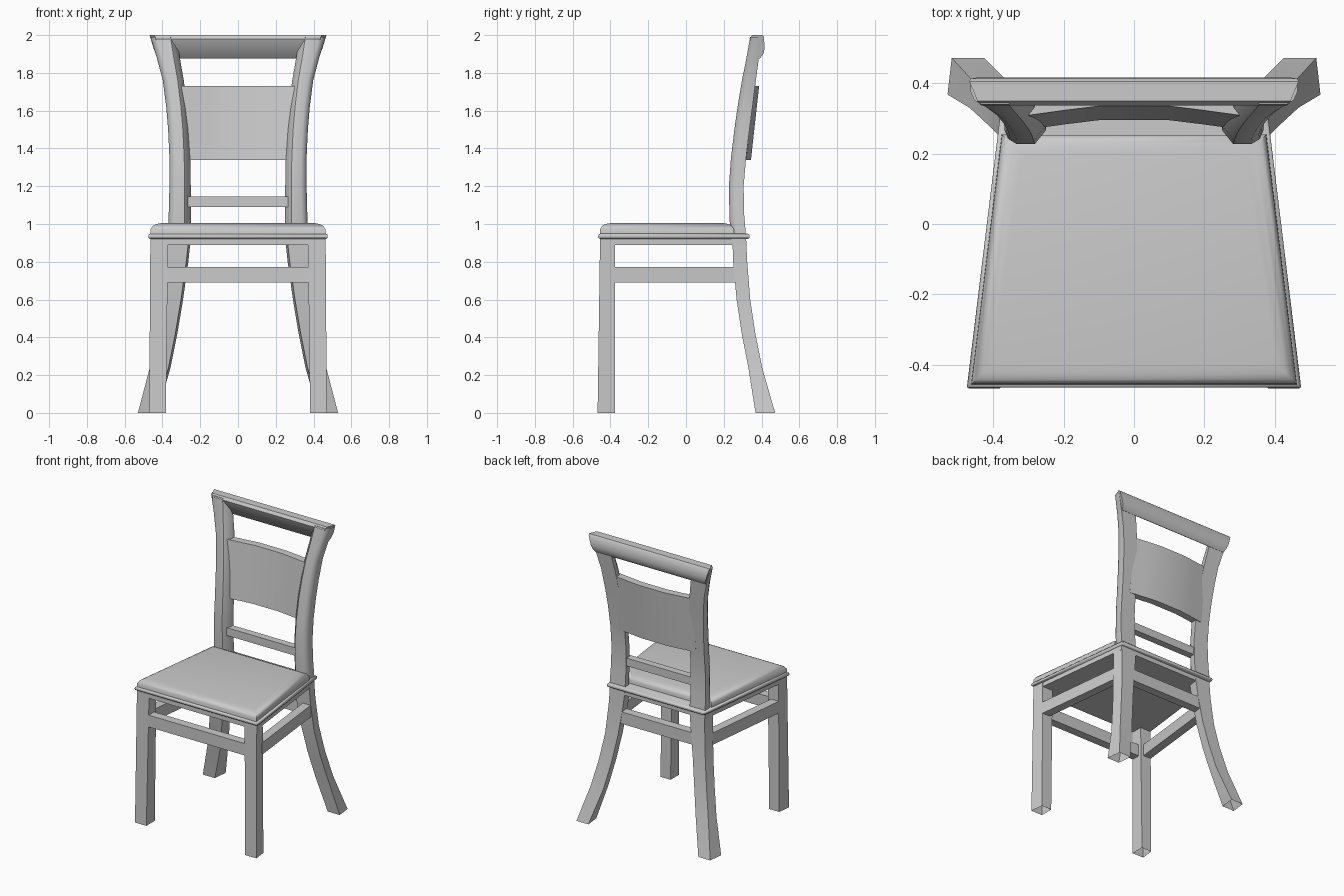
import bpy, bmesh, math
from mathutils import Vector

if "Cube" in bpy.data.objects:
    bpy.data.objects.remove(bpy.data.objects["Cube"], do_unlink=True)

mat = bpy.data.materials.new("plain_grey")
mat.use_nodes = True
grey = (0.6, 0.6, 0.6, 1)
mat.diffuse_color = grey
mat.node_tree.nodes["Principled BSDF"].inputs["Base Color"].default_value = grey


def loft(name, rings, smooth=None, cap_start=True, mirror=False):
    """Skin a list of equal-length point rings into one object."""
    bm = bmesh.new()
    loops = [[bm.verts.new(p) for p in ring] for ring in rings]
    n = len(loops[0])
    for a, b in zip(loops, loops[1:]):
        for i in range(n):
            j = (i + 1) % n
            bm.faces.new((a[i], a[j], b[j], b[i]))
    caps = [bm.faces.new(loops[0]), bm.faces.new(loops[-1])]
    bmesh.ops.recalc_face_normals(bm, faces=bm.faces)
    if not cap_start:
        bmesh.ops.delete(bm, geom=caps[:1], context='FACES_ONLY')
    mesh = bpy.data.meshes.new(name)
    bm.to_mesh(mesh)
    bm.free()
    mesh.materials.append(mat)
    obj = bpy.data.objects.new(name, mesh)
    bpy.context.collection.objects.link(obj)
    if mirror:
        obj.modifiers.new("mirror", 'MIRROR').use_mirror_merge = False
    if smooth:
        bpy.context.view_layer.objects.active = obj
        obj.select_set(True)
        bpy.ops.object.shade_smooth_by_angle(angle=math.radians(smooth))
        obj.select_set(False)
    return obj


def section(x0, x1, y0, y1, z, inner=0, outer=0):
    """Leg section whose sides are pulled towards the middle at the back."""
    return [(x0, y0, z), (x1, y0, z), (x1 - outer, y1, z), (x0 - inner, y1, z)]


def trapezoid(front, back, y0, y1, z, inset):
    """Seat outline, wider at the front."""
    f, b, y0, y1 = front - inset, back - inset, y0 + inset, y1 - inset
    return [(-f, y0, z), (f, y0, z), (b, y1, z), (-b, y1, z)]


def rail(name, a, b, z0, z1, width, mirror=False):
    """Straight bar whose outer face runs from a to b in plan."""
    a, b = Vector((*a, 0)), Vector((*b, 0))
    inward = Vector((0, 0, 1)).cross((b - a).normalized()) * width
    ring = lambda p: [(*(p + o).xy, z) for o, z in
                      ((inward * 0, z0), (inward, z0), (inward, z1), (inward * 0, z1))]
    return loft(name, [ring(a), ring(b)], mirror=mirror)


# Front legs
loft("front_leg", [section(0.382, 0.47, -0.468, -0.375, 0, 0, 0.011),
                   section(0.37, 0.464, -0.455, -0.375, 0.925, 0, 0.01)],
     cap_start=False, mirror=True)

# Splayed back legs: z, x inner, x outer, y front, y back
leg = [(0, 0.437, 0.53, 0.368, 0.472), (0.24, 0.368, 0.467, 0.33, 0.403),
       (0.42, 0.332, 0.429, 0.295, 0.367), (0.60, 0.302, 0.4, 0.268, 0.34),
       (0.80, 0.274, 0.384, 0.25, 0.324), (0.93, 0.26, 0.378, 0.245, 0.318)]
loft("back_leg", [section(xi, xo, yf, yb, z, 0.011, 0.012) for z, xi, xo, yf, yb in leg],
     smooth=30, cap_start=False, mirror=True)

# Curved back posts, chamfered inside and rounded outside: z, x inner, x outer, y front, y back
post = [(0.93, 0.25, 0.37, 0.235, 0.318), (1.05, 0.25, 0.367, 0.23, 0.308),
        (1.2, 0.25, 0.363, 0.227, 0.305), (1.35, 0.253, 0.363, 0.238, 0.318),
        (1.5, 0.26, 0.37, 0.256, 0.336), (1.62, 0.27, 0.38, 0.273, 0.352),
        (1.76, 0.287, 0.398, 0.296, 0.37), (1.88, 0.308, 0.43, 0.32, 0.386),
        (1.99, 0.325, 0.464, 0.34, 0.402)]


def post_ring(z, xi, xo, yf, yb):
    return [(xi + 0.032, yf, z), (xo - 0.03, yf, z), (xo - 0.01, yf + 0.012, z),
            (xo, yf + 0.035, z), (xo, yb, z), (xi, yb, z), (xi, yf + 0.04, z)]


loft("back_post", [post_ring(*p) for p in post], smooth=42, mirror=True)

# Crest rail: y, z, half length
crest = [(0.35, 2.0, 0.445), (0.337, 1.98, 0.435), (0.38, 1.88, 0.425),
         (0.39, 1.875, 0.425), (0.41, 1.9, 0.435), (0.416, 1.93, 0.447),
         (0.413, 1.99, 0.464), (0.405, 2.0, 0.468)]
loft("crest_rail", [[(s * x, y, z) for y, z, x in crest] for s in (-1, 1)], smooth=42)

# Bowed back panel, leaning with the posts and flush with them behind
plan = [(-0.30, 0), (-0.19, 0.015), (-0.1, 0.026), (0.1, 0.026), (0.19, 0.015), (0.30, 0)]
loft("back_panel", [[(x, bow + y, z) for y, z in
                     ((0.269, 1.34), (0.318, 1.34), (0.361, 1.73), (0.309, 1.73))]
                    for x, bow in plan], smooth=40)

# Slim cross bar of the back
rail("back_cross_bar", (-0.27, 0.25), (0.27, 0.25), 1.09, 1.145, 0.05)

# Solid frame under the seat
loft("seat_frame", [trapezoid(0.462, 0.37, -0.455, 0.318, z, 0) for z in (0.89, 0.925)])

# Stretchers on all four sides
rail("front_stretcher", (-0.39, -0.457), (0.39, -0.457), 0.69, 0.773, 0.06)
rail("back_stretcher", (0.31, 0.326), (-0.31, 0.326), 0.69, 0.773, 0.06)
rail("side_stretcher", (0.457, -0.39), (0.383, 0.27), 0.69, 0.773, 0.06, mirror=True)

# Seat board with a beaded edge
edge = [(0.92, 0.012), (0.926, 0.002), (0.932, 0), (0.938, 0), (0.944, 0.002), (0.95, 0.012)]
loft("seat_board", [trapezoid(0.475, 0.377, -0.465, 0.337, z, i) for z, i in edge], smooth=50)

# Padded seat
pad = [(0.945, 0), (0.973, 0.001), (0.992, 0.014), (1.0, 0.032), (1.005, 0.058)]
loft("seat_cushion", [trapezoid(0.463, 0.376, -0.456, 0.255, z, i) for z, i in pad], smooth=50)
